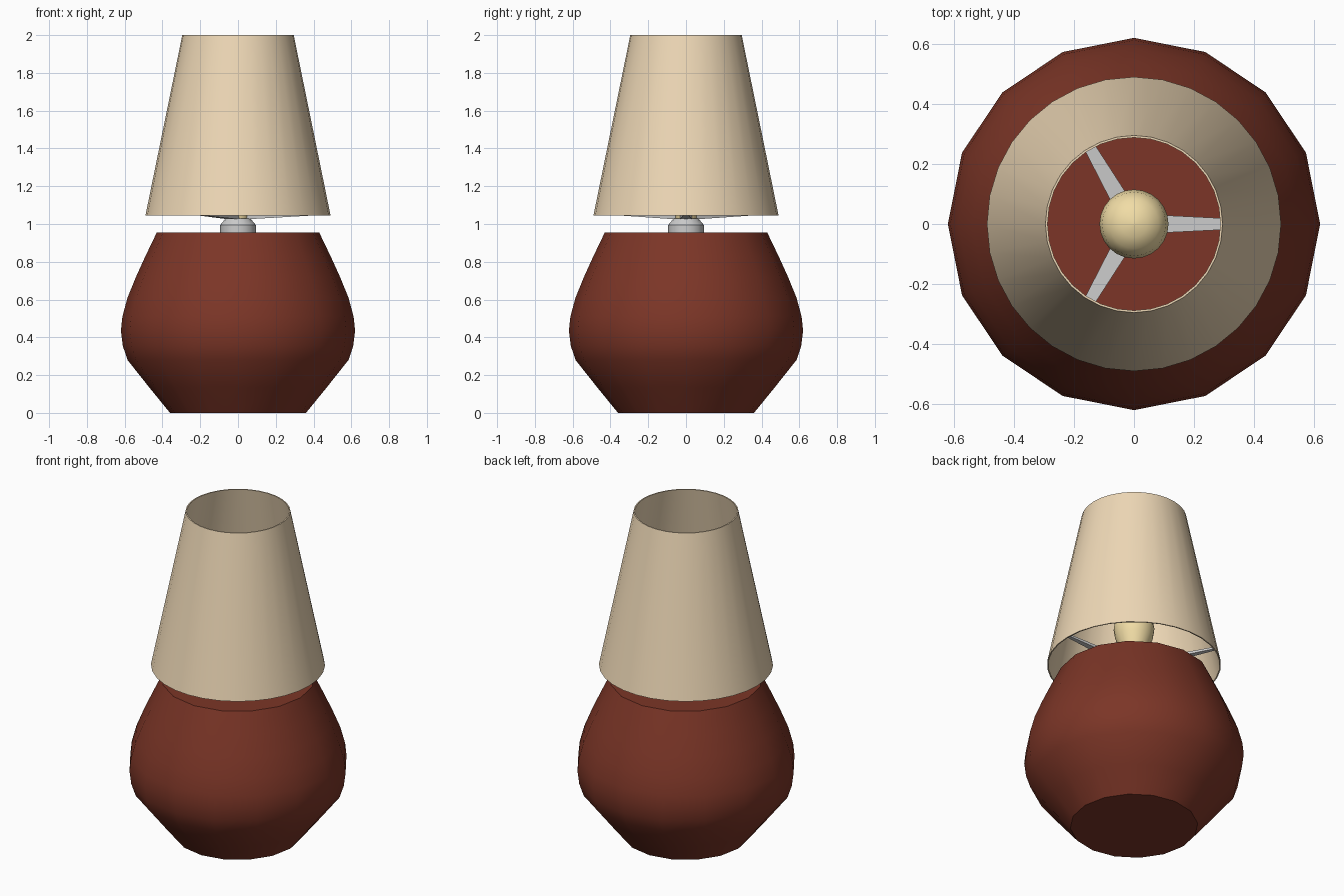
import bpy, math
from mathutils import Matrix

if "Cube" in bpy.data.objects:
    bpy.data.objects.remove(bpy.data.objects["Cube"])

def material(name, rgb):
    m = bpy.data.materials.new(name)
    m.diffuse_color = (*rgb, 1)
    m.use_nodes = True
    m.node_tree.nodes["Principled BSDF"].inputs["Base Color"].default_value = m.diffuse_color
    return m

def make(name, verts, faces, mat=None, angle=40):
    me = bpy.data.meshes.new(name)
    me.from_pydata(verts, [], faces)
    ob = bpy.data.objects.new(name, me)
    bpy.context.collection.objects.link(ob)
    if mat:
        me.materials.append(mat)
    bpy.ops.object.select_all(action='DESELECT')
    ob.select_set(True)
    bpy.context.view_layer.objects.active = ob
    if angle:
        bpy.ops.object.shade_smooth_by_angle(angle=math.radians(angle))
    return ob

def lathe(name, profile, sides, mat=None, closed=False, angle=40):
    """Revolve (radius, z) points; open profiles get flat end caps."""
    verts = [(r * math.cos(2 * math.pi * i / sides), r * math.sin(2 * math.pi * i / sides), z)
             for r, z in profile for i in range(sides)]
    n = len(profile)
    faces = []
    for k in range(n if closed else n - 1):
        a, b = k * sides, (k + 1) % n * sides
        for i in range(sides):
            j = (i + 1) % sides
            faces.append((a + i, a + j, b + j, b + i))
    if not closed:
        faces.append(tuple(reversed(range(sides))))
        faces.append(tuple(range((n - 1) * sides, n * sides)))
    return make(name, verts, faces, mat, angle)

clay = material("clay", (0.2, 0.036, 0.02))
fabric = material("fabric", (0.86, 0.69, 0.47))
glass = material("glass", (0.88, 0.72, 0.38))

# Rounded ceramic body
lathe("lamp_base", [(0.36, 0), (0.47, 0.135), (0.585, 0.28), (0.61, 0.355), (0.62, 0.435),
                    (0.612, 0.51), (0.585, 0.61), (0.54, 0.72), (0.49, 0.83), (0.43, 0.955)],
      16, clay)

# Grey socket with chamfered top
lathe("socket", [(0.094, 0.95), (0.094, 0.995), (0.065, 1.03)], 16, angle=30)

# Bulb
lathe("bulb", [(0.055, 1.02), (0.062, 1.09), (0.082, 1.16), (0.106, 1.22), (0.115, 1.275),
               (0.106, 1.33), (0.082, 1.365), (0.044, 1.387), (0.004, 1.394)], 24, glass)

# Thin-walled open shade
lathe("shade", [(0.49, 1.045), (0.295, 2.0), (0.288, 2.0), (0.483, 1.045)], 32, fabric, closed=True)

# Three tapering spokes carrying the shade
for k in range(3):
    turn = Matrix.Rotation(k * math.tau / 3, 4, 'Z')
    sections = [(0.0, 0.034, 1.022, 1.048), (0.478, 0.01, 1.05, 1.062)]
    verts = [turn @ Matrix.Translation((x, y, z)).to_translation()
             for x, w, lo, hi in sections
             for y, z in ((-w, lo), (w, lo), (w, hi), (-w, hi))]
    faces = [(3, 2, 1, 0), (4, 5, 6, 7)] + [(i, (i + 1) % 4, (i + 1) % 4 + 4, i + 4) for i in range(4)]
    make(f"spoke_{k + 1}", verts, faces, angle=0)
